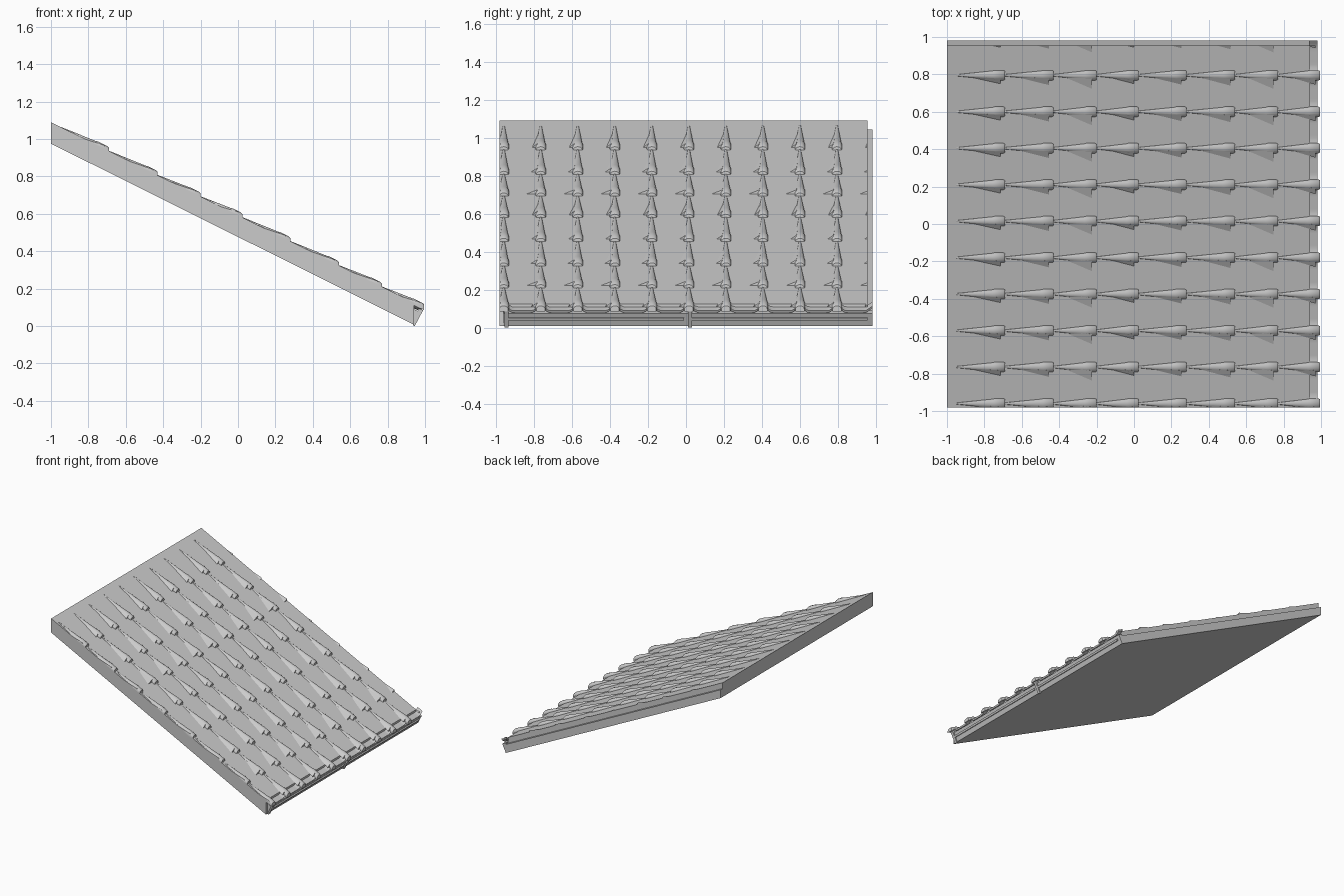
import bpy, bmesh, math

if "Cube" in bpy.data.objects:
    bpy.data.objects.remove(bpy.data.objects["Cube"])

SLOPE = -0.4975
Y0, Y1 = -0.982, 0.955


def top(x):
    return 1.09 + SLOPE * (x + 1)


def finish(bm, name, clip=False, smooth=False):
    if clip:
        for y, n in ((Y0, -1), (Y1, 1)):
            bmesh.ops.bisect_plane(bm, geom=bm.verts[:] + bm.edges[:] + bm.faces[:],
                                   plane_co=(0, y, 0), plane_no=(0, n, 0), clear_outer=True)
            edges = [e for e in bm.edges if e.is_boundary]
            if edges:
                bmesh.ops.holes_fill(bm, edges=edges)
    bmesh.ops.recalc_face_normals(bm, faces=bm.faces[:])
    me = bpy.data.meshes.new(name)
    bm.to_mesh(me)
    bm.free()
    ob = bpy.data.objects.new(name, me)
    bpy.context.collection.objects.link(ob)
    if smooth:
        bpy.context.view_layer.objects.active = ob
        ob.select_set(True)
        bpy.ops.object.shade_smooth_by_angle(angle=math.radians(35))
        ob.select_set(False)
    return ob


def loft(bm, rings):
    rows = [[bm.verts.new(p) for p in r] for r in rings]
    n = len(rows[0])
    for a, b in zip(rows, rows[1:]):
        for i in range(n):
            j = (i + 1) % n
            bm.faces.new((a[i], a[j], b[j], b[i]))
    bm.faces.new(rows[0])
    bm.faces.new(rows[-1][::-1])


def extrude_y(name, xz, ya, yb):
    bm = bmesh.new()
    loft(bm, [[(x, y, z) for x, z in xz] for y in (ya, yb)])
    return finish(bm, name)


# sloping roof slab, vertical at both ends
extrude_y("roof_slab", [(-1, 0.975), (0.94, 0.008), (0.94, top(0.94)), (-1, 1.09)], Y0, Y1)

# lower joining flange along the back edge
extrude_y("side_flange", [(-1, 0.975), (0.94, 0.008), (0.968, 0.064), (-1, 1.043)], Y1, 0.982)

# eave fascia, square to the slope, with a batten and brackets
extrude_y("eave_fascia", [(0.94, 0.008), (0.972, 0.075), (0.94, 0.09)], Y0 + 0.02, 0.982)
for ya, yb in ((-0.94, -0.01), (0.03, 0.955)):
    extrude_y("eave_batten", [(0.955, 0.04), (0.964, 0.037), (0.97, 0.05), (0.96, 0.055)], ya, yb)
for y in (-0.935, 0.032):
    extrude_y("eave_bracket", [(0.935, 0.004), (0.945, 0.0), (0.99, 0.085), (0.965, 0.095)],
              y - 0.022, y + 0.0)

# tile rolls: tapering rounded ridges, each with a side wedge where tiles overlap
row_y = [-0.96 + 0.195 * i for i in range(11)]
ends = [-0.69, -0.43, -0.20, 0.025, 0.28, 0.54, 0.77, 0.995]
wedge = [0.045, 0.052, 0.072, 0.045, 0.05, 0.055, 0.072, 0.05]
starts = [-0.94] + ends[:-1]
bm = bmesh.new()
wb = bmesh.new()
for y in row_y:
    for xs, xe, w in zip(starts, ends, wedge):
        rings = []
        for x, r, h in ((xs - 0.01, 0.004, 0.0005), (xe - 0.065, 0.024, 0.019),
                        (xe - 0.055, 0.027, 0.022), (xe - 0.008, 0.027, 0.022),
                        (xe, 0.023, 0.017)):
            ring = [(x, y + r * math.cos(math.pi * k / 10),
                     top(x) + h * math.sin(math.pi * k / 10)) for k in range(11)]
            ring += [(x, y - r, top(x) - 0.012), (x, y + r, top(x) - 0.012)]
            rings.append(ring)
        loft(bm, rings)
        xw = xe - 0.025
        a = wb.verts.new((xs + 0.05, y - 0.006, top(xs + 0.05)))
        b = wb.verts.new((xw, y - w, top(xw)))
        c = wb.verts.new((xw, y - 0.018, top(xw) + 0.021))
        d = wb.verts.new((xw, y - 0.015, top(xw) - 0.006))
        for f in ((a, b, c), (a, c, d), (a, d, b), (b, d, c)):
            wb.faces.new(f)
finish(bm, "tile_rolls", clip=True, smooth=True)
finish(wb, "tile_overlap_wedges", clip=True)

# wavy tile edge showing at the eave
n = 120
bm = bmesh.new()
rings = []
for i in range(n + 1):
    y = Y0 + (0.982 - Y0) * i / n
    c = math.cos(2 * math.pi * (y - row_y[0]) / 0.195)
    off = -0.016 + 0.026 * max(0, c) ** 2
    rings.append([(0.935, y, top(0.935) + off), (0.98, y, top(0.98) + off),
                  (0.974, y, top(0.974) + off - 0.014), (0.935, y, top(0.935) + off - 0.014)])
loft(bm, rings)
finish(bm, "eave_tile_edge", smooth=True)
